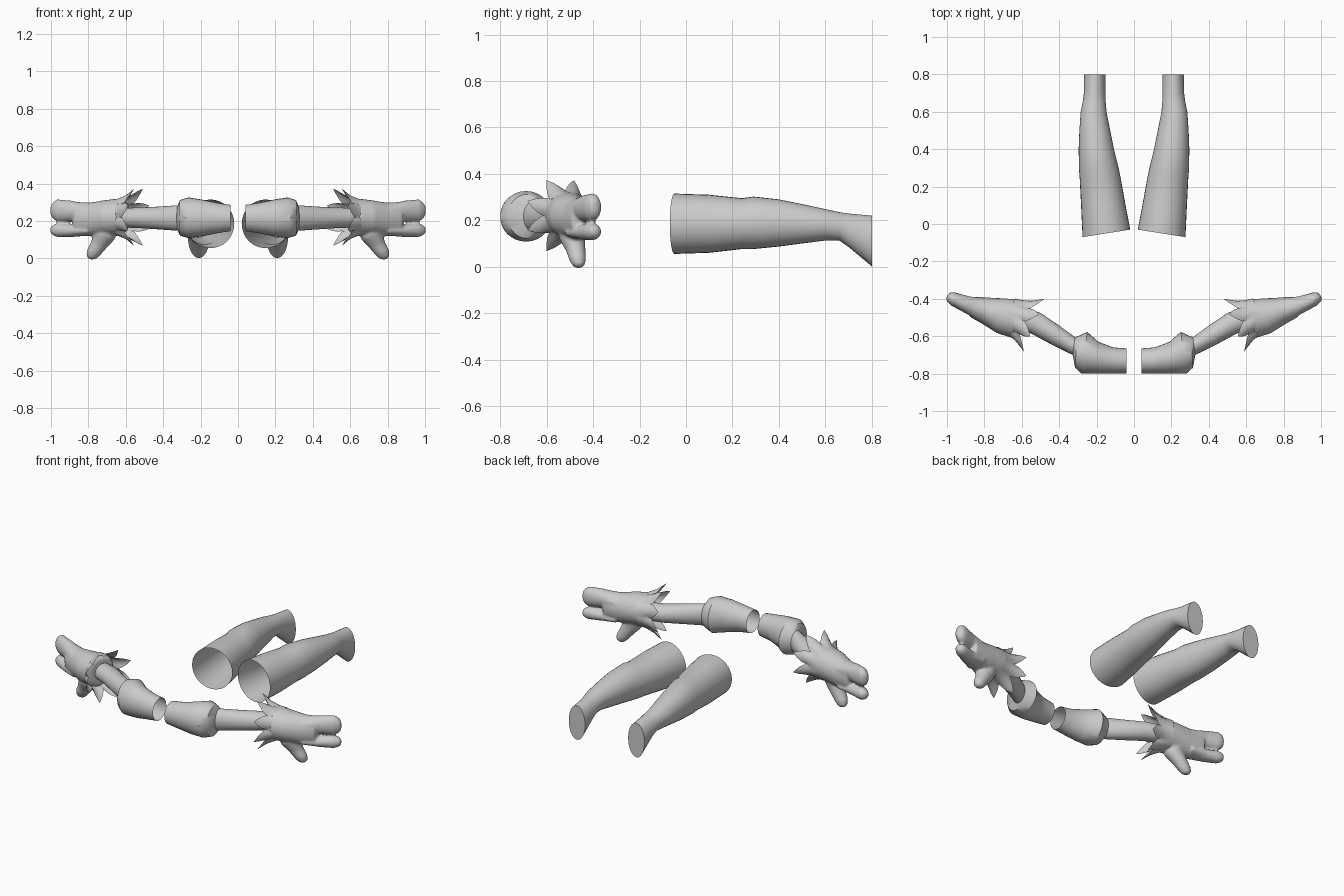
import bpy, bmesh, math
from mathutils import Vector

if "Cube" in bpy.data.objects:
    bpy.data.objects.remove(bpy.data.objects["Cube"])


def ring(p, q, z0, z1):
    """Upright elliptical ring spanning plan points p..q and heights z0..z1."""
    c = Vector(((p[0] + q[0]) / 2, (p[1] + q[1]) / 2, (z0 + z1) / 2))
    return c, Vector(((q[0] - p[0]) / 2, (q[1] - p[1]) / 2, 0)), Vector((0, 0, (z1 - z0) / 2))


def loft(bm, rings, n=24, cap_start=False, cap_end=False):
    rows = []
    for c, a, b in rings:
        rows.append([bm.verts.new(c + a * math.cos(2 * math.pi * i / n) + b * math.sin(2 * math.pi * i / n))
                     for i in range(n)])
    bridge(bm, rows)
    if cap_start:
        bm.faces.new(rows[0][::-1])
    if cap_end:
        bm.faces.new(rows[-1])


def bridge(bm, rows):
    for r, s in zip(rows, rows[1:]):
        for i in range(len(r)):
            j = (i + 1) % len(r)
            bm.faces.new((r[i], r[j], s[j], s[i]))


def finish(bm, name, angle=40):
    bmesh.ops.recalc_face_normals(bm, faces=bm.faces)
    me = bpy.data.meshes.new(name)
    bm.to_mesh(me)
    bm.free()
    ob = bpy.data.objects.new(name, me)
    bpy.context.collection.objects.link(ob)
    bpy.ops.object.select_all(action='DESELECT')
    ob.select_set(True)
    bpy.context.view_layer.objects.active = ob
    bpy.ops.object.shade_smooth_by_angle(angle=math.radians(angle))
    return ob


def mirror(ob):
    m = ob.modifiers.new("mirror", 'MIRROR')
    m.use_axis[0] = True
    m.use_mirror_merge = False


# Lower legs: open at the knee end, flat sole at the back
leg = [(0.10, .045, .283, .060, .310), (0.24, .070, .290, .076, .295), (0.29, .080, .294, .076, .302),
       (0.40, .107, .296, .087, .290), (0.50, .127, .292, .100, .270), (0.60, .147, .285, .113, .248),
       (0.66, .152, .273, .113, .235), (0.70, .153, .268, .085, .229), (0.80, .152, .267, .002, .220)]
bm = bmesh.new()
loft(bm, [ring((.02, -.03), (.275, -.07), .055, .315)]
     + [ring((x0, y), (x1, y), z0, z1) for y, x0, x1, z0, z1 in leg], 32, cap_end=True)
mirror(finish(bm, "lower_legs"))

# Sleeve with bulging elbow, running into the forearm
bm = bmesh.new()
loft(bm, [ring((.04, -.665), (.04, -.80), .146, .286),
          ring((.11, -.66), (.11, -.80), .135, .297),
          ring((.19, -.63), (.20, -.80), .118, .315),
          ring((.25, -.577), (.28, -.80), .108, .326),
          ring((.305, -.602), (.315, -.768), .122, .312),
          ring((.315, -.605), (.328, -.70), .148, .284),
          ring((.40, -.543), (.44, -.645), .155, .277),
          ring((.50, -.475), (.55, -.585), .162, .272),
          ring((.58, -.45), (.63, -.55), .165, .270)], 28)
mirror(finish(bm, "arms"))

# Glove: palm, joined fingers, separate finger and thumb fused together
bm = bmesh.new()
loft(bm, [ring((.575, -.435), (.63, -.58), .14, .30),
          ring((.60, -.405), (.65, -.61), .122, .322),
          ring((.69, -.398), (.73, -.585), .122, .312),
          ring((.78, -.393), (.81, -.535), .118, .298),
          ring((.86, -.388), (.88, -.495), .122, .303),
          ring((.875, -.41), (.885, -.47), .15, .28)], 24, True, True)
for z0, z1 in ((.196, .316), (.114, .188)):
    d = (z1 - z0) * .12
    loft(bm, [ring((.78, -.40), (.81, -.525), z0 + d, z1 - 2 * d),
              ring((.88, -.387), (.90, -.478), z0, z1 - d / 2),
              ring((.955, -.366), (.975, -.438), z0, z1),
              ring((.98, -.365), (.995, -.42), z0 + d, z1 - d),
              ring((.998, -.38), (1.005, -.405), z0 + 2.5 * d, z1 - 2.5 * d)], 24, True, True)
thumb = [(.705, -.49, .20, .07), (.715, -.49, .12, .055), (.745, -.475, .07, .042),
         (.772, -.467, .03, .036), (.785, -.463, .006, .026), (.79, -.462, -.004, .010)]
loft(bm, [(Vector((x, y, z)), Vector((r, 0, r * .35)), Vector((0, r, 0))) for x, y, z, r in thumb],
     20, True, True)
hand = finish(bm, "gloves")
rm = hand.modifiers.new("fuse", 'REMESH')
rm.mode = 'VOXEL'
rm.voxel_size = 0.007
rm.use_smooth_shade = True
sm = hand.modifiers.new("soften", 'SMOOTH')
sm.factor = 0.5
sm.iterations = 5
mirror(hand)

# Flared cuff with eight pointed tips
C = Vector((.56, -.53, .22))
D = Vector((.93, .37, 0)).normalized()
N = Vector((-D.y, D.x, 0))
Z = Vector((0, 0, 1))
bm = bmesh.new()
rows = []
for k in (0, .3, .65, 1):
    row = []
    for i in range(48):
        t = abs((i % 6) - 3) / 3
        ang = 2 * math.pi * (i / 48 + 1 / 16)
        s = .12 + k * (.025 - .055 * t - .12)
        r = .095 + k * .010 + k * k * .06 * t
        row.append(bm.verts.new(C + D * s + (N * math.cos(ang) + Z * math.sin(ang)) * r))
    rows.append(row)
bridge(bm, rows)
mirror(finish(bm, "glove_cuffs", 60))
